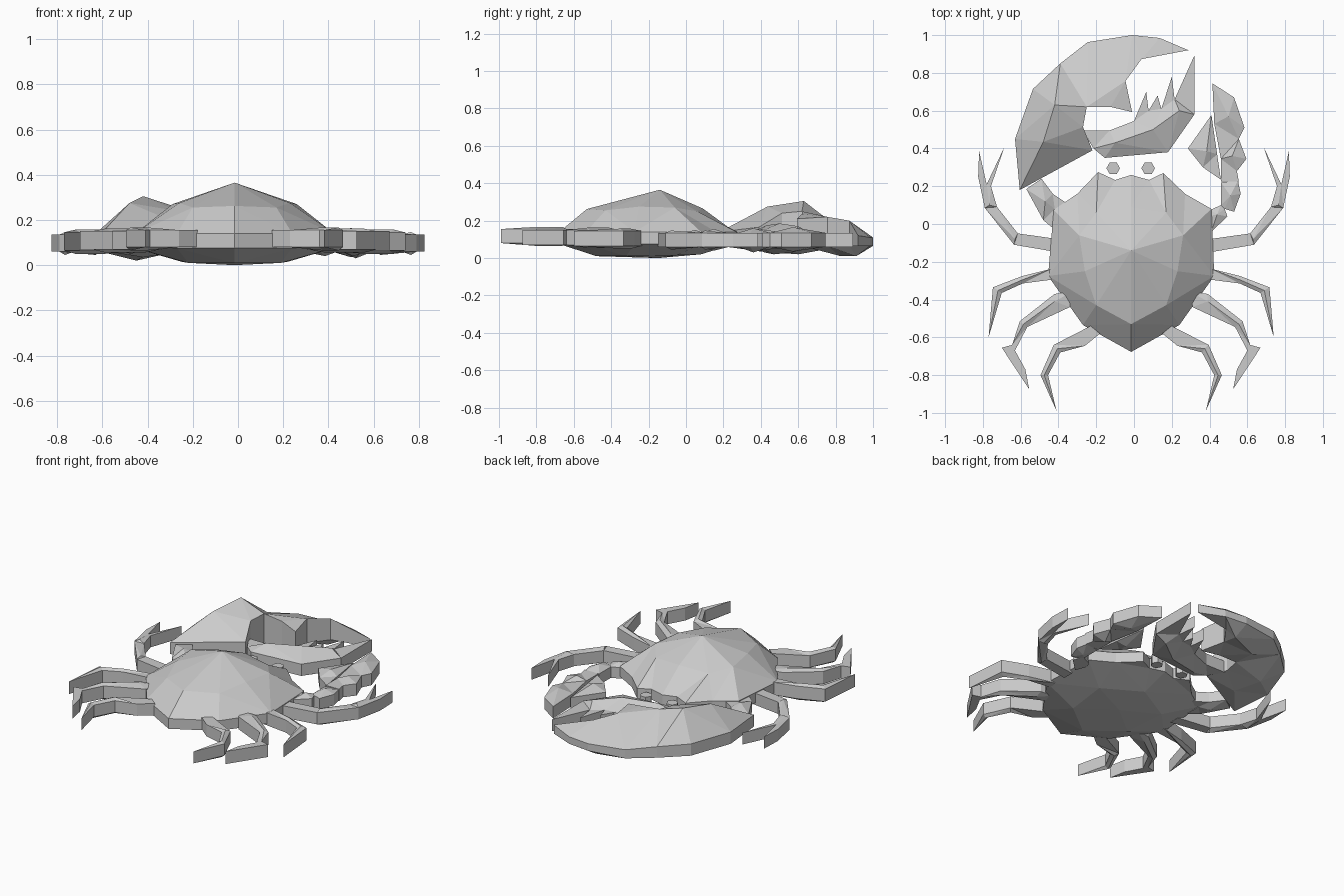
import bpy, bmesh, math
from mathutils import Vector
from mathutils.geometry import delaunay_2d_cdt


def plate(name, outline, ridge=(), belly=(), top=0.155, bot=0.075, mirror=None):
    """Faceted shell: outline wall, top raised through ridge points, bottom through belly points.
    Outline points may carry their own top height as a third value."""
    def flip(p):
        return (2 * mirror - p[0], *p[1:]) if mirror is not None else tuple(p)
    rim = [flip(p) for p in outline]
    n = len(rim)
    area = sum(rim[i][0] * rim[(i + 1) % n][1] - rim[(i + 1) % n][0] * rim[i][1] for i in range(n))
    if area < 0:
        rim.reverse()
    upper = [(p[0], p[1], p[2] if len(p) > 2 else top) for p in rim]
    lower = [(p[0], p[1], bot) for p in rim]
    bm = bmesh.new()
    for loop, extra in ((upper, ridge), (lower, belly)):
        pts = loop + [flip(p) for p in extra]
        co, _, faces, orig, _, _ = delaunay_2d_cdt(
            [Vector(p[:2]) for p in pts], [], [list(range(n))], 1, 1e-5)
        vs = [bm.verts.new((c.x, c.y, pts[o[0]][2] if o else loop[0][2])) for c, o in zip(co, orig)]
        for f in faces:
            bm.faces.new([vs[i] for i in f])
    for i in range(n):
        j = (i + 1) % n
        bm.faces.new([bm.verts.new(p) for p in (lower[i], lower[j], upper[j], upper[i])])
    bmesh.ops.remove_doubles(bm, verts=bm.verts, dist=1e-4)
    loose = [v for v in bm.verts if not v.link_faces]
    bmesh.ops.delete(bm, geom=loose, context='VERTS')
    bmesh.ops.recalc_face_normals(bm, faces=bm.faces)
    me = bpy.data.meshes.new(name)
    bm.to_mesh(me)
    bm.free()
    ob = bpy.data.objects.new(name, me)
    bpy.context.collection.objects.link(ob)
    return ob


CX = -0.015  # body symmetry line

# Domed shell
plate("shell",
      [(-.19, .275), (-.10, .233), (-.015, .26), (.08, .233), (.155, .27), (.27, .16), (.41, .08),
       (.425, -.275), (.24, -.535), (-.015, -.677), (-.27, -.535), (-.455, -.275), (-.425, .075), (-.3, .16)],
      ridge=[(CX, -.14, .365), (-.29, -.06, .27), (.26, -.06, .27), (-.26, -.25, .275), (.23, -.25, .275),
             (-.2, -.43, .255), (.17, -.43, .255), (CX, -.53, .262), (CX, .09, .265), (-.2, .06, .25), (.17, .06, .25)],
      belly=[(-.25, -.05, .015), (.22, -.05, .015), (-.22, -.32, .01), (.19, -.32, .01),
             (CX, -.48, .01), (CX, .08, .02), (CX, -.15, 0)],
      top=.14, bot=.075)

# Walking legs: outline, belly points, mirror line
legs = {
    "front_leg": ([(-.82, .386), (-.78, .21), (-.685, .41), (-.757, .2), (-.725, .09), (-.615, -.05), (-.4, -.08),
                   (-.4, -.15), (-.635, -.11), (-.79, .085), (-.825, .25)],
                  [(-.765, .1), (-.63, -.08)], 0.0, .135, .06),
    "second_leg": ([(-.77, -.6), (-.747, -.335), (-.59, -.275), (-.43, -.235), (-.4, -.29), (-.59, -.315), (-.7, -.365)],
                   [(-.72, -.352), (-.59, -.295)], CX, .145, .065),
    "third_leg": ([(-.33, -.36), (-.42, -.37), (-.605, -.515), (-.645, -.64), (-.7, -.655), (-.555, -.875),
                   (-.575, -.77), (-.63, -.67), (-.565, -.545), (-.34, -.44)],
                  [(-.585, -.53), (-.42, -.41)], CX, .15, .07),
    "rear_leg": ([(-.23, -.54), (-.425, -.64), (-.495, -.8), (-.41, -.99), (-.455, -.8), (-.39, -.68),
                  (-.26, -.645), (-.18, -.58)],
                 [(-.475, -.8), (-.405, -.66)], CX, .155, .08),
}
for name, (outline, mid, axis, top, bot) in legs.items():
    ridge = [(x, y, top + .012) for x, y in mid]
    belly = [(x, y, bot - .015) for x, y in mid]
    plate(name + "_left", outline, ridge, belly, top, bot)
    plate(name + "_right", outline, ridge, belly, top, bot, mirror=axis)

# Arms carrying the claws
plate("large_claw_arm", [(-.57, .185), (-.49, .24), (-.43, .16), (-.355, .11), (-.36, .06), (-.42, .08),
                         (-.42, -.03), (-.48, .02)],
      [(-.47, .12, .16)], [(-.47, .12, .05)], .135, .07)
plate("small_claw_arm", [(.46, .22), (.55, .23), (.565, .16), (.53, .065), (.48, .08), (.495, .04), (.41, -.04),
                         (.38, .04), (.405, .075), (.46, .1)],
      [(.51, .15, .155), (.44, .05, .15)], [(.51, .15, .04)], .13, .06)

# Large claw: palm with upper finger, then toothed lower finger
plate("large_claw_upper",
      [(-.605, .18, .14), (-.63, .45, .14), (-.535, .715, .14), (-.39, .85, .135), (-.245, .963, .12), (-.01, 1, .11),
       (.135, .985, .11), (.288, .92, .12), (.04, .873, .2), (-.045, .757, .22), (-.01, .593, .21),
       (-.125, .62, .235), (-.25, .62, .25), (-.27, .513, .24), (-.22, .39, .165)],
      ridge=[(-.42, .63, .305), (-.48, .435, .275)],
      belly=[(-.45, .6, .02), (-.42, .4, .035), (-.2, .82, .012), (0, .91, .01)], bot=.065)
plate("large_claw_lower",
      [(-.27, .495), (-.13, .495), (0, .545), (.065, .7), (.077, .6), (.125, .68), (.145, .61), (.2, .78), (.215, .66),
       (.32, .893), (.32, .58), (.18, .38), (-.155, .35), (-.215, .4)],
      ridge=[(-.1, .43, .175), (.1, .5, .185), (.24, .6, .17)],
      belly=[(-.1, .42, .03), (.1, .47, .02), (.24, .57, .03)], top=.135, bot=.06)

# Small claw
plate("small_claw_outer",
      [(.415, .745), (.53, .67), (.585, .51), (.555, .45), (.595, .345), (.545, .28), (.555, .225), (.46, .225),
       (.46, .345), (.425, .53)],
      [(.5, .57, .165), (.52, .36, .16)], [(.5, .57, .035), (.52, .36, .03)], .135, .06)
plate("small_claw_inner", [(.41, .577), (.285, .4), (.365, .3), (.46, .235), (.44, .37)],
      [(.385, .385, .155)], [(.385, .385, .04)], .13, .06)

# Hexagonal eyes
for side, x in (("left", -.11), ("right", .075)):
    ring = [(x + .036 * math.cos(a * math.pi / 3), .295 + .036 * math.sin(a * math.pi / 3)) for a in range(6)]
    plate("eye_" + side, ring, top=.13, bot=.07)
